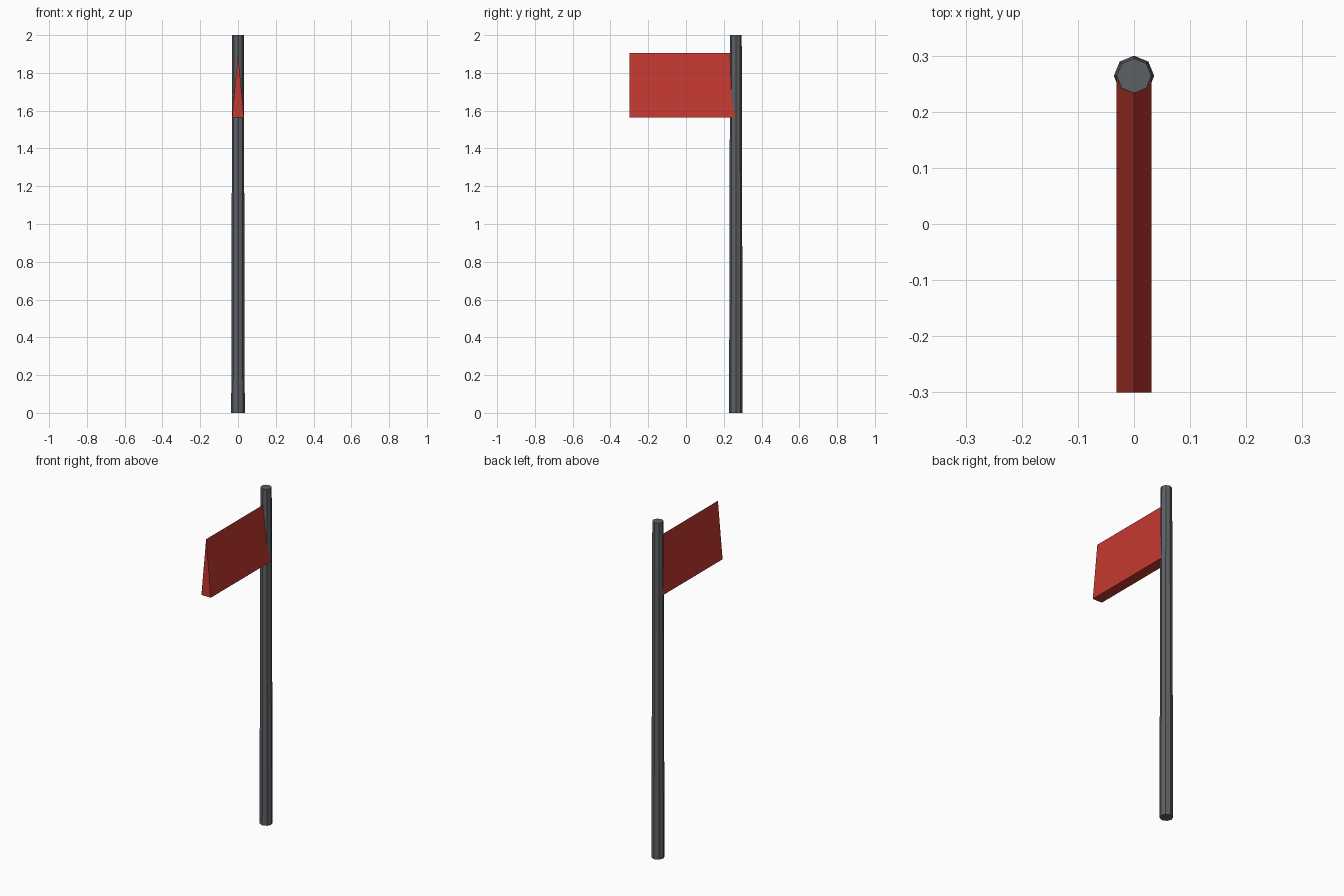
import bpy
import bmesh
import math

if "Cube" in bpy.data.objects:
    bpy.data.objects.remove(bpy.data.objects["Cube"])

POLE_Y = 0.264


def paint(obj, name, rgb):
    mat = bpy.data.materials.new(name)
    mat.diffuse_color = (*rgb, 1)
    mat.use_nodes = True
    mat.node_tree.nodes["Principled BSDF"].inputs["Base Color"].default_value = mat.diffuse_color
    obj.data.materials.append(mat)


# Pole: slightly tapered eight-sided cylinder
bpy.ops.mesh.primitive_cone_add(vertices=8, radius1=0.036, radius2=0.031,
                                depth=2, location=(0, POLE_Y, 1))
pole = bpy.context.object
pole.name = "pole"
paint(pole, "dark_grey", (0.11, 0.12, 0.13))

# Flag: triangular profile extruded along y into the pole's centre
bm = bmesh.new()
profile = [(-0.031, 1.565), (0.031, 1.565), (0, 1.905)]
face = bm.faces.new([bm.verts.new((x, -0.3, z)) for x, z in profile])
ext = bmesh.ops.extrude_face_region(bm, geom=[face], use_keep_orig=True)
verts = [g for g in ext["geom"] if isinstance(g, bmesh.types.BMVert)]
bmesh.ops.translate(bm, verts=verts, vec=(0, POLE_Y + 0.3, 0))
bmesh.ops.recalc_face_normals(bm, faces=bm.faces)
mesh = bpy.data.meshes.new("flag")
bm.to_mesh(mesh)
bm.free()
flag = bpy.data.objects.new("flag", mesh)
bpy.context.collection.objects.link(flag)
paint(flag, "red", (0.55, 0.04, 0.03))
